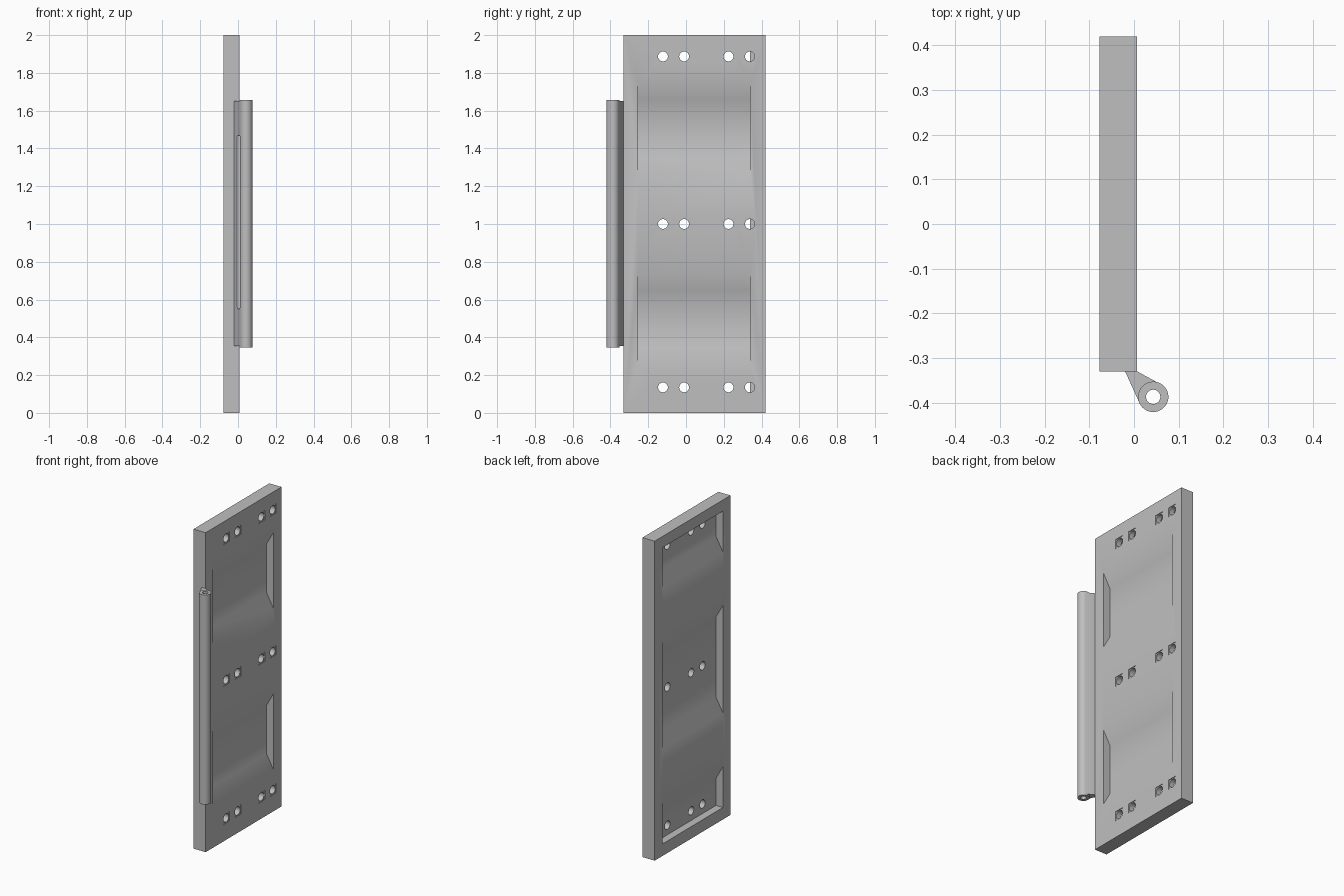
import bpy, bmesh, math

cube = bpy.data.objects.get("Cube")
if cube:
    bpy.data.objects.remove(cube, do_unlink=True)

grey = bpy.data.materials.new("plain grey")
grey.use_nodes = True
grey.diffuse_color = (0.52, 0.52, 0.52, 1)
grey.node_tree.nodes["Principled BSDF"].inputs["Base Color"].default_value = grey.diffuse_color

PLACE = {"x": lambda a, b, t: (t, a, b),
         "y": lambda a, b, t: (a, t, b),
         "z": lambda a, b, t: (a, b, t)}


def prism(name, outline, axis, lo, hi):
    """Extrude a flat outline along an axis."""
    bm = bmesh.new()
    face = bm.faces.new([bm.verts.new(PLACE[axis](a, b, lo)) for a, b in outline])
    ext = bmesh.ops.extrude_face_region(bm, geom=[face])["geom"]
    bmesh.ops.translate(bm, vec=PLACE[axis](0, 0, hi - lo),
                        verts=[v for v in ext if isinstance(v, bmesh.types.BMVert)])
    bmesh.ops.recalc_face_normals(bm, faces=bm.faces)
    mesh = bpy.data.meshes.new(name)
    bm.to_mesh(mesh)
    bm.free()
    mesh.materials.append(grey)
    obj = bpy.data.objects.new(name, mesh)
    bpy.context.collection.objects.link(obj)
    return obj


def rect(a0, a1, b0, b1):
    return [(a0, b0), (a1, b0), (a1, b1), (a0, b1)]


def circle(a, b, r, n=32):
    return [(a + r * math.cos(math.tau * i / n), b + r * math.sin(math.tau * i / n))
            for i in range(n)]


def combine(target, tool, operation="DIFFERENCE"):
    """Apply a boolean and discard the tool."""
    mod = target.modifiers.new("boolean", "BOOLEAN")
    mod.operation = operation
    mod.solver = "EXACT"
    mod.object = tool
    bpy.context.view_layer.objects.active = target
    bpy.ops.object.modifier_apply(modifier=mod.name)
    bpy.data.objects.remove(tool, do_unlink=True)


def smooth(obj):
    bpy.ops.object.select_all(action="DESELECT")
    obj.select_set(True)
    bpy.context.view_layer.objects.active = obj
    bpy.ops.object.shade_smooth_by_angle(angle=math.radians(30))


LEFT, RIGHT = -0.077, 0.007      # plate faces
FRONT, BACK = -0.33, 0.42
DEPTH, SLOPE = 0.048, 0.085      # pocket depth and sloped wall height
POCKET_Y = (-0.255, 0.34)

# Plate
plate = prism("plate", rect(LEFT, RIGHT, FRONT, BACK), "z", 0, 2)


def pocket(face_x, inward, z0, z1, slope0=SLOPE, slope1=SLOPE):
    """Cut a tray with sloped ends, running past the face so the cut is clean."""
    floor = face_x + inward * DEPTH
    out = face_x - inward * 0.02
    outline = [(out, z0), (face_x, z0), (floor, z0 + slope0),
               (floor, z1 - slope1), (face_x, z1), (out, z1)]
    combine(plate, prism("pocket_cutter", outline, "y", *POCKET_Y))


# Pockets alternate between the two faces
pocket(RIGHT, -1, 0.262, 0.735)
pocket(RIGHT, -1, 1.272, 1.745)
pocket(LEFT, 1, 0.667, 1.34)
pocket(LEFT, 1, 0.075, 0.33, slope0=0)
pocket(LEFT, 1, 1.675, 1.93, slope1=0)

# Screw holes, each in a shallow square seat
for z in (0.135, 1.0, 1.887):
    for y in (-0.122, -0.01, 0.225, 0.338):
        seat = rect(y - 0.03, y + 0.03, z - 0.03, z + 0.03)
        combine(plate, prism("seat_cutter", seat, "x", RIGHT - 0.004, RIGHT + 0.02))
        combine(plate, prism("hole_cutter", circle(y, z, 0.026), "x", -0.033, 0.03))
smooth(plate)

# Hinge: barrel joined to the plate edge by a tapered web
CX, CY = 0.043, -0.387
barrel = prism("hinge_barrel", circle(CX, CY, 0.034, 48), "z", 0.345, 1.657)
web = prism("hinge_web", [(-0.02, FRONT), (0.007, FRONT), (0.06, -0.359),
                          (CX, CY), (0.011, -0.398)], "z", 0.353, 1.65)
combine(barrel, web, "UNION")
combine(barrel, prism("bore_cutter", circle(CX, CY, 0.016), "z", 0.2, 1.8))

# Long rounded groove in the web
HALF = 0.007
groove = [(0.003 + HALF * math.cos(a), zc + HALF * math.sin(a))
          for zc, start in ((1.463, 0), (0.557, math.pi))
          for a in (start + math.pi * i / 8 for i in range(9))]
combine(barrel, prism("groove_cutter", groove, "y", -0.45, -0.362))
smooth(barrel)
